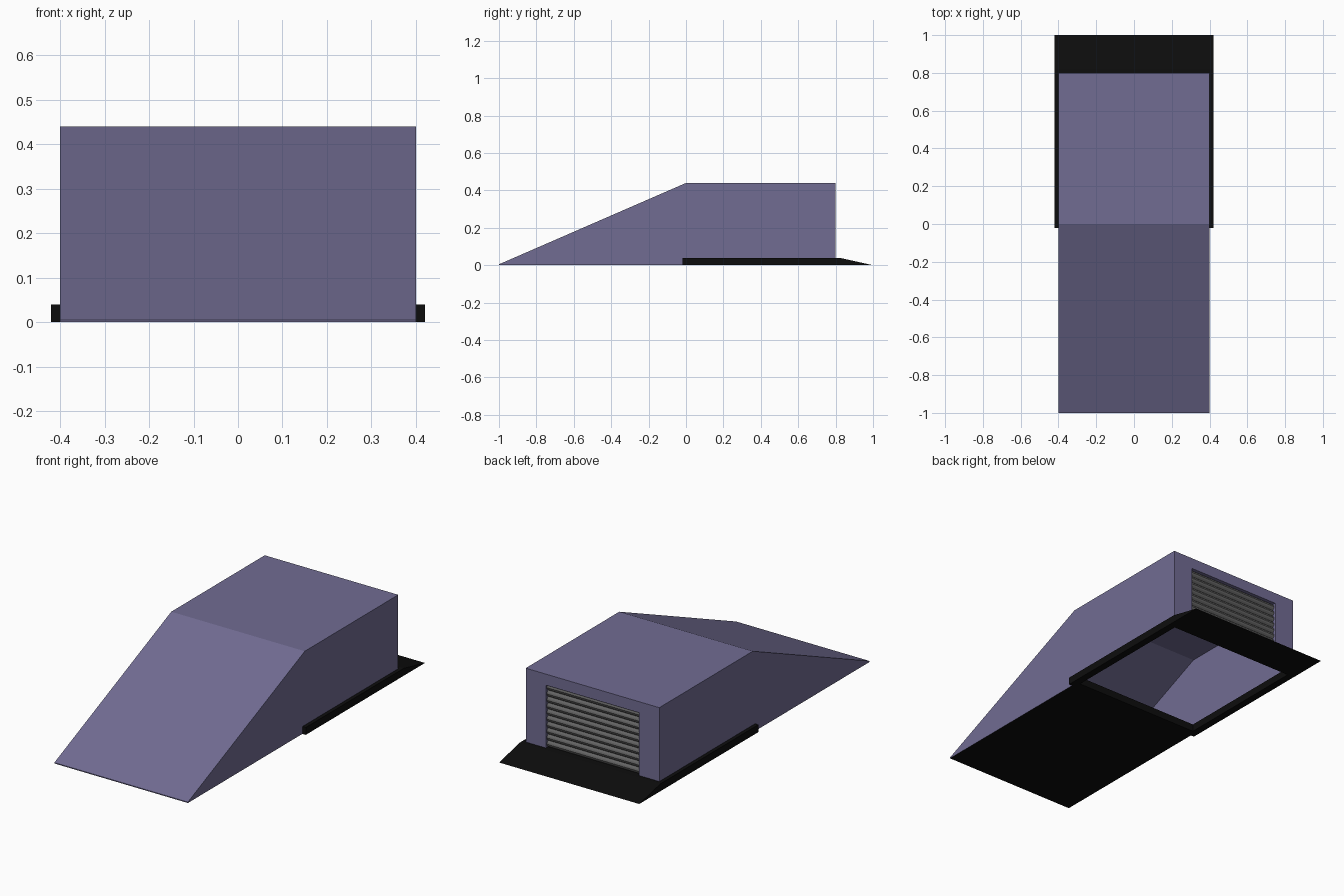
import bpy
import math

if "Cube" in bpy.data.objects:
    bpy.data.objects.remove(bpy.data.objects["Cube"])


def material(name, rgb):
    m = bpy.data.materials.new(name)
    m.diffuse_color = (*rgb, 1)
    m.use_nodes = True
    m.node_tree.nodes["Principled BSDF"].inputs["Base Color"].default_value = m.diffuse_color
    return m


PURPLE = material("purple_paint", (0.165, 0.15, 0.29))
BLACK = material("black_base", (0.004, 0.004, 0.004))
GREY = material("shutter_grey", (0.13, 0.13, 0.13))


def make(name, verts, faces, mat):
    mesh = bpy.data.meshes.new(name)
    mesh.from_pydata(verts, [], faces)
    mesh.materials.append(mat)
    mesh.update()
    ob = bpy.data.objects.new(name, mesh)
    bpy.context.collection.objects.link(ob)
    return ob


def extrude_x(name, profile, hw, mat, caps=True, closed=True):
    """Sweep a counter-clockwise (y, z) profile from -hw to +hw along x."""
    n = len(profile)
    verts = [(s * hw, y, z) for s in (-1, 1) for y, z in profile]
    count = n if closed else n - 1
    faces = [(i, i + n, (i + 1) % n + n, (i + 1) % n) for i in range(count)]
    faces = [f[::-1] for f in faces]
    if caps:
        faces += [tuple(range(n))[::-1], tuple(range(n, 2 * n))]
    return make(name, verts, faces, mat)


W, H, BACK = 0.40, 0.44, 0.80

# Hollow shell: sloped front, flat roof and side walls, open at back and bottom
shell = [(BACK, 0), (BACK, H), (0, H), (-1, 0.005), (-1, 0)]
n = len(shell)
verts = [(s * W, y, z) for s in (-1, 1) for y, z in shell]
faces = [(i, i + 1, i + 1 + n, i + n) for i in range(1, n - 1)]
faces += [tuple(range(n))[::-1], tuple(range(n, 2 * n))]
make("body_shell", verts, faces, PURPLE)

# Back wall around the doorway, with the jamb folded inwards
DW, DT, RECESS = 0.28, 0.38, 0.02
outer = [(W, 0), (W, H), (-W, H), (-W, 0)]
door = [(DW, 0), (DW, DT), (-DW, DT), (-DW, 0)]
verts = ([(x, BACK, z) for x, z in outer] + [(x, BACK, z) for x, z in door]
         + [(x, BACK - RECESS, z) for x, z in door])
faces = []
for i in range(3):
    faces += [(i, i + 1, i + 5, i + 4), (i + 4, i + 5, i + 9, i + 8)]
make("back_wall", verts, [f[::-1] for f in faces], PURPLE)

# Roller shutter made of rounded slats
SLATS, SEG, Z0 = 10, 4, 0.04
pitch = (DT - Z0) / SLATS
curve = [(BACK - RECESS + 0.011 * abs(math.sin(math.pi * k / SEG)), Z0 + pitch * k / SEG)
         for k in range(SLATS * SEG + 1)]
extrude_x("roller_shutter", curve, DW, GREY, caps=False, closed=False)

# Floor panel under the sloped front
make("front_floor", [(-W, -1, 0), (W, -1, 0), (W, 0, 0), (-W, 0, 0)], [(3, 2, 1, 0)], BLACK)

# Square kerb frame around the garage
rect_out = [(-0.42, -0.02), (0.42, -0.02), (0.42, 0.82), (-0.42, 0.82)]
rect_in = [(-0.38, 0.02), (0.38, 0.02), (0.38, 0.78), (-0.38, 0.78)]
rings = [(rect_out, 0), (rect_out, 0.04), (rect_in, 0.04), (rect_in, 0)]
verts = [(x, y, z) for ring, z in rings for x, y in ring]
faces = []
for r in range(4):
    for i in range(4):
        j, q = (i + 1) % 4, (r + 1) % 4
        faces.append((r * 4 + i, r * 4 + j, q * 4 + j, q * 4 + i))
make("kerb_frame", verts, faces, BLACK)

# Entry ramp behind the door
extrude_x("entry_ramp", [(0.82, 0), (1.0, 0), (0.82, 0.04)], 0.42, BLACK)
